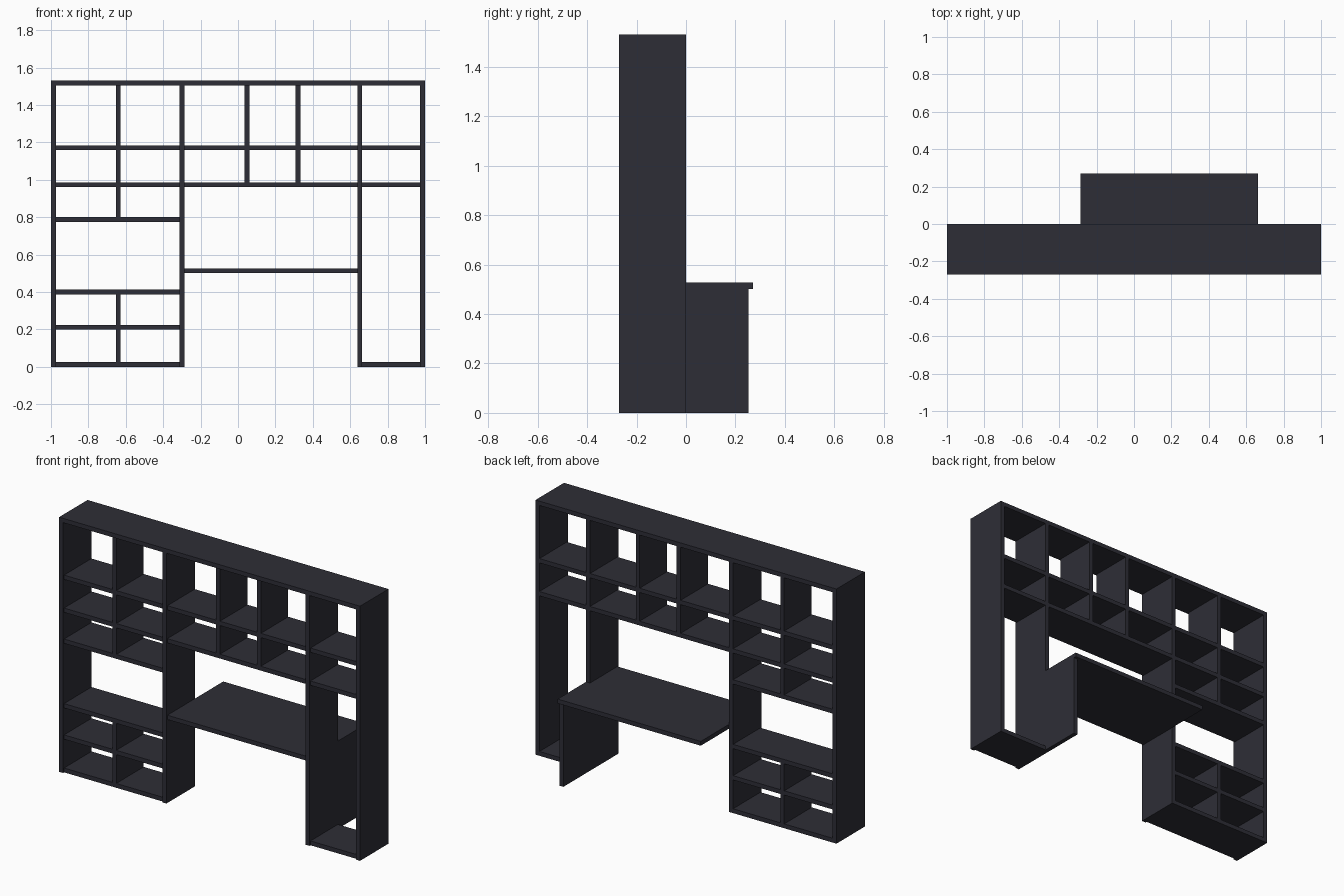
import bpy, bmesh

if "Cube" in bpy.data.objects:
    bpy.data.objects.remove(bpy.data.objects["Cube"])

T = 0.026            # board thickness
Y0, Y1 = -0.27, 0.0  # bookcase depth range
R = 0.01             # front setback of shelves and dividers

mat = bpy.data.materials.new("dark charcoal")
mat.diffuse_color = (0.027, 0.027, 0.037, 1.0)
mat.use_nodes = True
mat.node_tree.nodes["Principled BSDF"].inputs["Base Color"].default_value = mat.diffuse_color


def board(name, x0, x1, y0, y1, z0, z1):
    """Axis-aligned board between two corners."""
    bm = bmesh.new()
    bmesh.ops.create_cube(bm, size=1)
    for v in bm.verts:
        v.co = ((x0 + x1) / 2 + v.co.x * (x1 - x0),
                (y0 + y1) / 2 + v.co.y * (y1 - y0),
                (z0 + z1) / 2 + v.co.z * (z1 - z0))
    me = bpy.data.meshes.new(name)
    bm.to_mesh(me)
    bm.free()
    me.materials.append(mat)
    ob = bpy.data.objects.new(name, me)
    bpy.context.collection.objects.link(ob)
    return ob


TOP = 1.53
A, B, C, D = -1.0, -0.313, 0.638, 0.974   # left edges of the full-height panels

# top board and full-height panels
board("top_board", -1, 1, Y0, Y1, TOP - T, TOP)
for x in (A, B, C, D):
    board("upright_panel", x, x + T, Y0, Y1, 0, TOP - T)

# shelves between the panels: bottom heights for each bay
left_bay = (0.0, 0.199, 0.387, 0.775, 0.961, 1.159)
middle_bay = (0.961, 1.159)
right_bay = (0.0, 0.961, 1.159)
for x0, x1, heights in ((A + T, B, left_bay), (B + T, C, middle_bay), (C + T, D, right_bay)):
    for z in heights:
        board("shelf", x0, x1, Y0 + R, Y1, z, z + T)

# short dividers standing between neighbouring shelves
left_gaps = ((0.0, 0.199), (0.199, 0.387), (0.775, 0.961), (0.961, 1.159), (1.159, TOP - T))
upper_gaps = left_gaps[3:]
for x, gaps in ((-0.653, left_gaps), (0.036, upper_gaps), (0.308, upper_gaps)):
    for z0, z1 in gaps:
        board("divider", x, x + T, Y0 + R, Y1, z0 + T, z1)

# desk: top runs through the bookcase and out behind it, with one panel leg
board("desk_top_inner", B + T, C, Y0 + R, Y1, 0.501, 0.527)
board("desk_top", B + T, C + T, Y1, 0.27, 0.501, 0.527)
board("desk_leg", C, C + T, Y1, 0.253, 0, 0.501)
